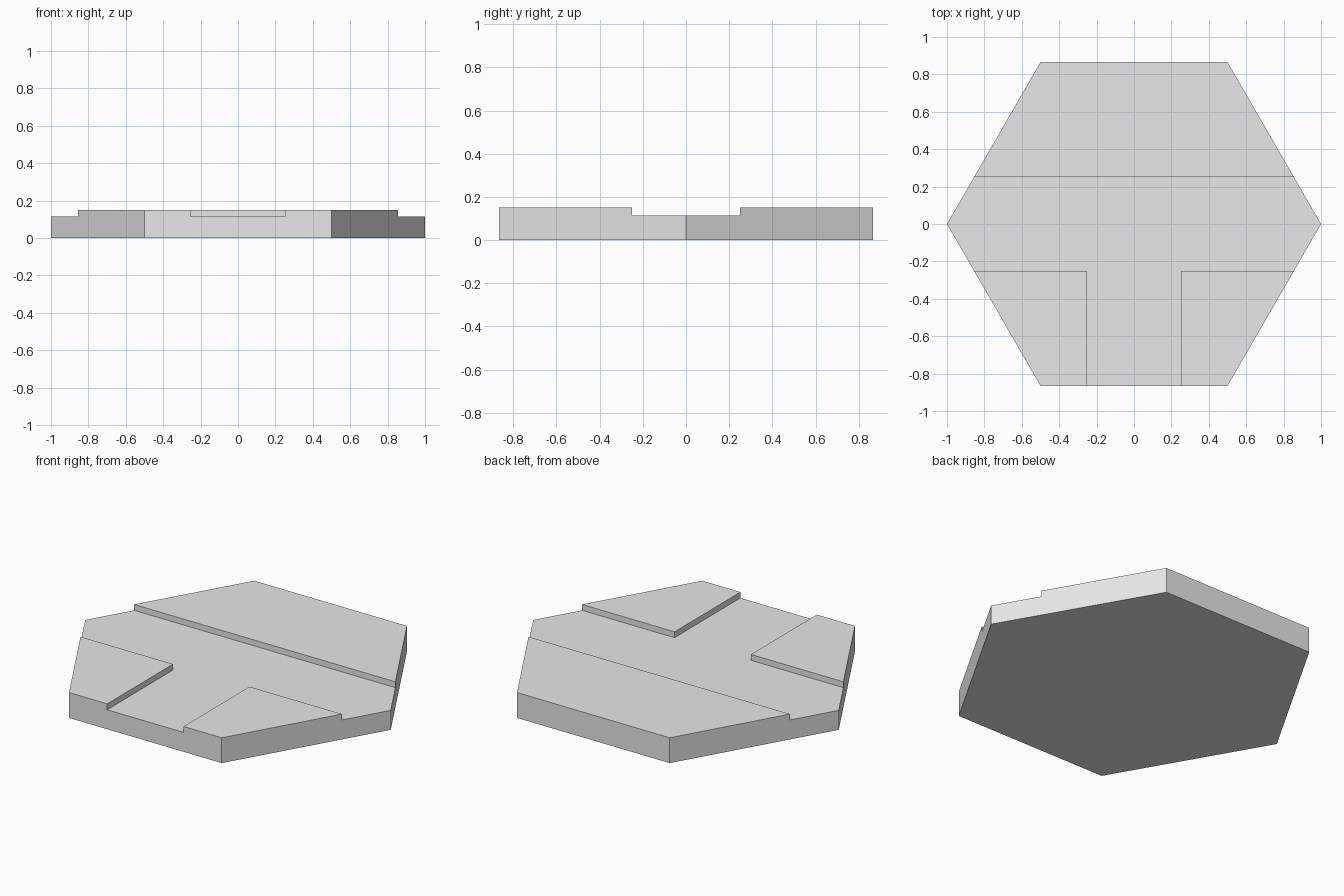
import bpy
import bmesh
from math import cos, sin, radians

RADIUS = 1.0
TOP = 0.15        # raised surface
FLOOR = 0.115     # channel floor
HALF = 0.25       # half width of the channels

cube = bpy.data.objects.get("Cube")
if cube:
    bpy.data.objects.remove(cube, do_unlink=True)

grey = bpy.data.materials.new("light_grey")
grey.use_nodes = True
colour = (0.8, 0.8, 0.8, 1.0)
grey.diffuse_color = colour
grey.node_tree.nodes["Principled BSDF"].inputs["Base Color"].default_value = colour


def prism(name, outline, z0, z1):
    """Extrude a flat outline from z0 up to z1."""
    bm = bmesh.new()
    base = bm.faces.new([bm.verts.new((x, y, z0)) for x, y in outline])
    new = bmesh.ops.extrude_face_region(bm, geom=[base], use_keep_orig=True)
    moved = [v for v in new["geom"] if isinstance(v, bmesh.types.BMVert)]
    bmesh.ops.translate(bm, verts=moved, vec=(0, 0, z1 - z0))
    bmesh.ops.recalc_face_normals(bm, faces=bm.faces)
    mesh = bpy.data.meshes.new(name)
    bm.to_mesh(mesh)
    bm.free()
    mesh.materials.append(grey)
    obj = bpy.data.objects.new(name, mesh)
    bpy.context.collection.objects.link(obj)
    return obj


# Hexagonal tile with its points on the x axis
hexagon = [(RADIUS * cos(radians(60 * i)), RADIUS * sin(radians(60 * i)))
           for i in range(6)]
tile = prism("hex_tile", hexagon, 0, TOP)

# T-shaped channel: one arm across, one arm out through the front
far = 1.5
tee = [(far, HALF), (-far, HALF), (-far, -HALF), (-HALF, -HALF),
       (-HALF, -far), (HALF, -far), (HALF, -HALF), (far, -HALF)]
cutter = prism("channel_cutter", tee, FLOOR, TOP + 0.2)
cutter.hide_render = True

cut = tile.modifiers.new("channel", "BOOLEAN")
cut.operation = "DIFFERENCE"
cut.solver = "EXACT"
cut.object = cutter

# Apply the cut and drop the cutter
bpy.context.view_layer.objects.active = tile
tile.select_set(True)
bpy.ops.object.modifier_apply(modifier=cut.name)
bpy.data.objects.remove(cutter, do_unlink=True)
